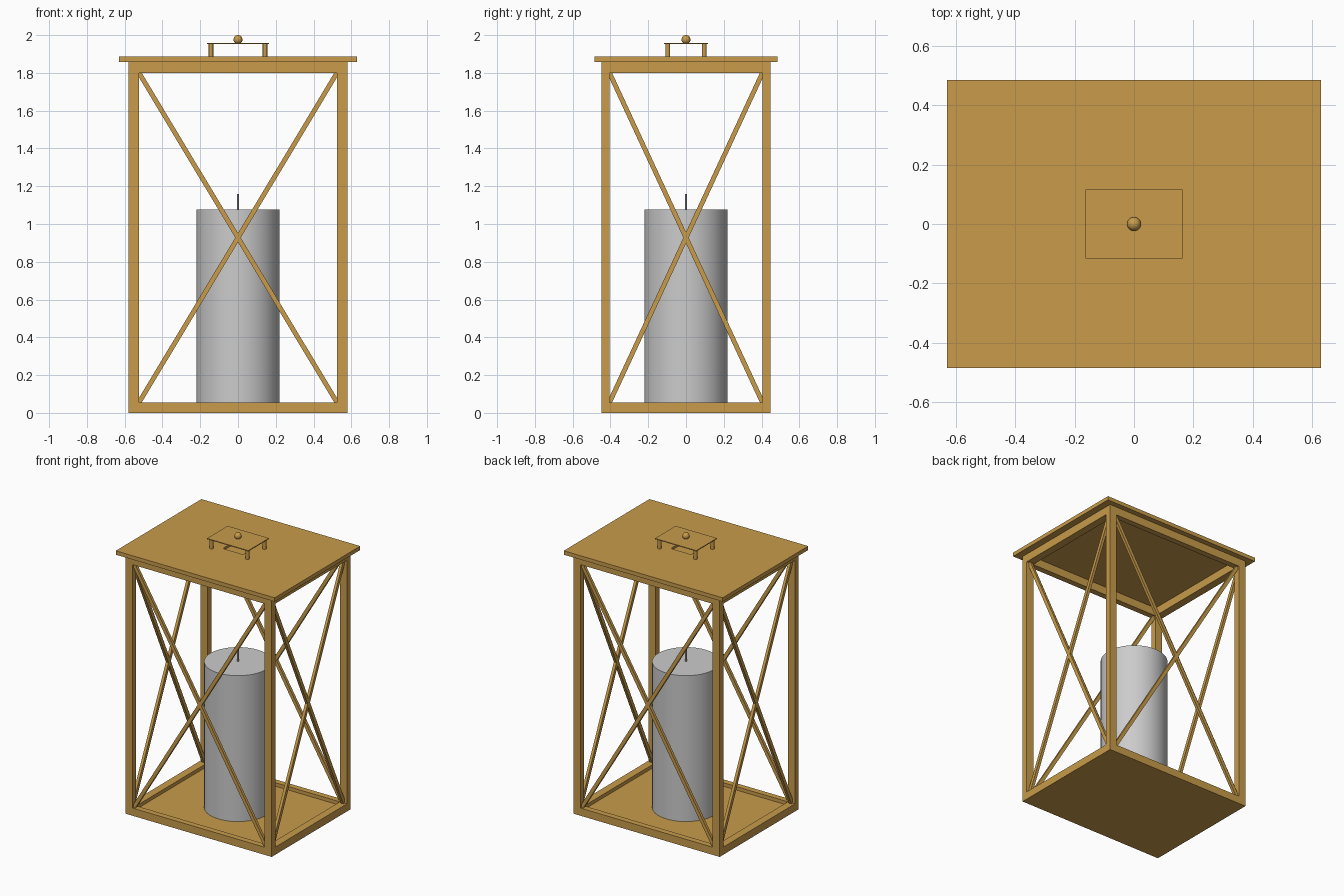
import bpy, math
from mathutils import Vector

if "Cube" in bpy.data.objects:
    bpy.data.objects.remove(bpy.data.objects["Cube"])

wood = bpy.data.materials.new("golden_wood")
wood.diffuse_color = (0.58, 0.33, 0.07, 1)
wood.use_nodes = True
wood.node_tree.nodes["Principled BSDF"].inputs["Base Color"].default_value = wood.diffuse_color

W, D = 0.58, 0.447          # frame half width / half depth
PX, PY = 0.056, 0.042       # post thickness in x / y
Z0, Z1, ZT = 0.055, 1.80, 1.858


def finish(name, mat):
    o = bpy.context.object
    o.name = name
    if mat:
        o.data.materials.append(mat)
    return o


def box(name, lo, hi, mat=wood):
    lo, hi = Vector(lo), Vector(hi)
    bpy.ops.mesh.primitive_cube_add(size=1, location=(lo + hi) / 2)
    o = finish(name, mat)
    o.scale = hi - lo
    bpy.ops.object.transform_apply(location=False, rotation=False, scale=True)
    return o


def rod(name, x, y, z0, z1, r, n, mat=wood):
    bpy.ops.mesh.primitive_cylinder_add(vertices=n, radius=r, depth=z1 - z0,
                                        location=(x, y, (z0 + z1) / 2))
    bpy.ops.object.shade_smooth_by_angle()
    return finish(name, mat)


def brace(name, centre, run, rise, width, depth, along_y):
    # thin diagonal bar lying in the plane of one side
    bpy.ops.mesh.primitive_cube_add(size=1, location=centre)
    o = finish(name, wood)
    o.scale = (math.hypot(run, rise), depth, width)
    bpy.ops.object.transform_apply(location=False, rotation=False, scale=True)
    o.rotation_euler = (0, -math.atan2(rise, run), math.pi / 2 if along_y else 0)


# floor panel
box("floor", (-W + 0.01, -D + 0.01, 0), (W - 0.01, D - 0.01, 0.03))

# corner posts
for sx in (-1, 1):
    for sy in (-1, 1):
        cx, cy = sx * (W - PX / 2), sy * (D - PY / 2)
        box("corner_post", (cx - PX / 2, cy - PY / 2, 0), (cx + PX / 2, cy + PY / 2, ZT))

# rails and crossed braces on all four sides
ix, iy = W - PX, D - PY
zc, rise = (Z0 + Z1) / 2, Z1 - Z0
for s in (-1, 1):
    cy, cx = s * (D - PY / 2), s * (W - PX / 2)
    for a, b, tag in ((0, Z0, "bottom"), (Z1, ZT, "top")):
        box(tag + "_rail", (-ix, cy - PY / 2, a), (ix, cy + PY / 2, b))
        box(tag + "_side_rail", (cx - PX / 2, -iy, a), (cx + PX / 2, iy, b))
    for d in (-1, 1):
        brace("cross_brace", (0, cy, zc), 2 * ix, d * rise, 0.025, 0.02, False)
        brace("side_cross_brace", (cx, 0, zc), 2 * iy, d * rise, 0.025, 0.02, True)

# roof slab with a shallow vent recess
roof = box("roof", (-0.63, -0.485, ZT), (0.63, 0.485, 1.886))
cutter = box("vent_cutter", (-0.08, -0.057, 1.87), (0.08, 0.057, 1.95))
cutter.hide_render = True
cutter.hide_set(True)
cut = roof.modifiers.new("vent", "BOOLEAN")
cut.object = cutter
cut.operation = 'DIFFERENCE'
cut.solver = 'EXACT'

# raised vent cap on four pegs, with a ball knob
for sx in (-1, 1):
    for sy in (-1, 1):
        rod("cap_peg", sx * 0.143, sy * 0.096, 1.88, 1.955, 0.012, 16)
box("vent_cap", (-0.164, -0.117, 1.953), (0.164, 0.117, 1.959))
bpy.ops.mesh.primitive_uv_sphere_add(segments=24, ring_count=12, radius=0.0235,
                                     location=(0, 0, 1.9765))
bpy.ops.object.shade_smooth()
finish("knob", wood)

# candle and wick
rod("candle", 0, 0, 0.03, 1.076, 0.22, 48, None)
rod("wick", 0, 0, 1.07, 1.16, 0.005, 8, None)
